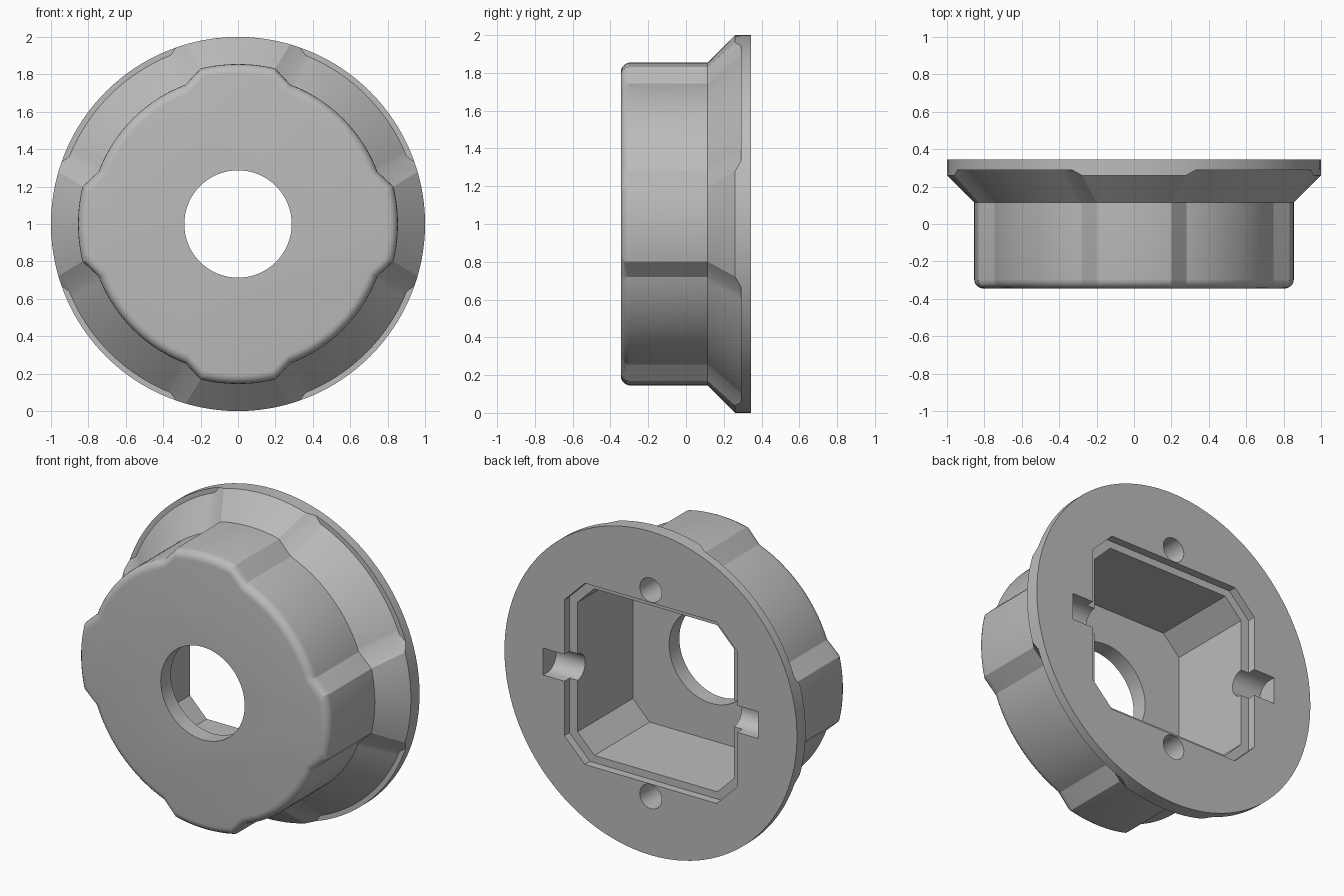
import bpy, bmesh
from math import sin, cos, pi, radians

if "Cube" in bpy.data.objects:
    bpy.data.objects.remove(bpy.data.objects["Cube"], do_unlink=True)

FRONT, BACK = -0.345, 0.345

grey = bpy.data.materials.new("plain_grey")
grey.use_nodes = True
colour = (0.5, 0.5, 0.5, 1)
grey.diffuse_color = colour
grey.node_tree.nodes["Principled BSDF"].inputs["Base Color"].default_value = colour


def loft(name, rings):
    """Skin closed rings of 3D points and cap both ends."""
    bm = bmesh.new()
    loops = [[bm.verts.new(p) for p in ring] for ring in rings]
    n = len(loops[0])
    for a, b in zip(loops, loops[1:]):
        for i in range(n):
            j = (i + 1) % n
            bm.faces.new((a[i], a[j], b[j], b[i]))
    bm.faces.new(loops[0])
    bm.faces.new(loops[-1])
    bmesh.ops.remove_doubles(bm, verts=bm.verts, dist=1e-5)
    bmesh.ops.recalc_face_normals(bm, faces=bm.faces)
    mesh = bpy.data.meshes.new(name)
    bm.to_mesh(mesh)
    bm.free()
    mesh.materials.append(grey)
    ob = bpy.data.objects.new(name, mesh)
    bpy.context.collection.objects.link(ob)
    return ob


def lobed_ring(y, lobe_r, lobe_a, valley_r, valley_a):
    """Four raised lobes with straight shoulders down to the valleys."""
    pts = []
    for quarter in range(4):
        for r, a0, a1, n in ((lobe_r, -lobe_a, lobe_a, 12),
                             (valley_r, valley_a, 90 - valley_a, 24)):
            for i in range(n + 1):
                a = radians(quarter * 90 + a0 + (a1 - a0) * i / n)
                pts.append((r * sin(a), y, 1 + r * cos(a)))
    return pts


def prism(name, outline, y0, y1):
    return loft(name, [[(x, y, 1 + z) for x, z in outline] for y in (y0, y1)])


def circle(r, cz=0, n=64):
    return [(r * sin(2 * pi * i / n), cz + r * cos(2 * pi * i / n)) for i in range(n)]


def chamfered(w, h, c):
    return [(w, h - c), (w - c, h), (c - w, h), (-w, h - c),
            (-w, c - h), (c - w, -h), (w - c, -h), (w, c - h)]


# Lobed body with rounded front edge, flared skirt and round rim
rings = []
fillet = 0.05
for i in range(6):
    t = i / 5 * pi / 2
    inset = fillet * (1 - sin(t))
    rings.append(lobed_ring(FRONT + fillet * (1 - cos(t)),
                            0.855 - inset, 13.5, 0.796 - inset, 20.6))
rings += [lobed_ring(0.115, 0.855, 13.5, 0.796, 20.6),
          lobed_ring(0.26, 1.0, 16.2, 0.941, 21.6),
          lobed_ring(0.29, 1.0, 19.3, 0.971, 21.8),
          lobed_ring(0.29, 1.0, 19.3, 1.0, 21.8),
          lobed_ring(BACK, 1.0, 19.3, 1.0, 21.8)]
housing = loft("housing", rings)

# Cutters: cavity, rebate, front opening, screw holes
cutters = [
    prism("rebate_cutter", chamfered(0.59, 0.56, 0.14), BACK - 0.05, BACK + 0.1),
    prism("cavity_cutter", chamfered(0.535, 0.515, 0.115), -0.245, BACK + 0.05),
    prism("opening_cutter", circle(0.287), FRONT - 0.1, -0.1),
]
for side in (-1, 1):
    cutters.append(prism("screw_hole_cutter", circle(0.075, side * 0.638, 32),
                         BACK - 0.4, BACK + 0.1))

# Cutter: round-bottomed channel across the back, ending beside the cavity
half, depth = 0.083, 0.125
section = [(-half, BACK + 0.1)]
section += [(-half * cos(pi * i / 16), BACK - depth + half - half * sin(pi * i / 16))
            for i in range(17)]
section.append((half, BACK + 0.1))
cutters.append(loft("channel_cutter",
                    [[(x, y, 1 + z) for z, y in section] for x in (-0.735, 0.735)]))

for cutter in cutters:
    cutter.hide_render = True
    mod = housing.modifiers.new(cutter.name, "BOOLEAN")
    mod.operation = "DIFFERENCE"
    mod.solver = "EXACT"
    mod.object = cutter

# Bake the cuts and drop the cutters
bpy.context.view_layer.update()
graph = bpy.context.evaluated_depsgraph_get()
baked = bpy.data.meshes.new_from_object(housing.evaluated_get(graph))
housing.modifiers.clear()
housing.data = baked
for cutter in cutters:
    bpy.data.objects.remove(cutter, do_unlink=True)

bpy.ops.object.select_all(action="DESELECT")
housing.select_set(True)
bpy.context.view_layer.objects.active = housing
bpy.ops.object.shade_smooth_by_angle(angle=radians(22))
